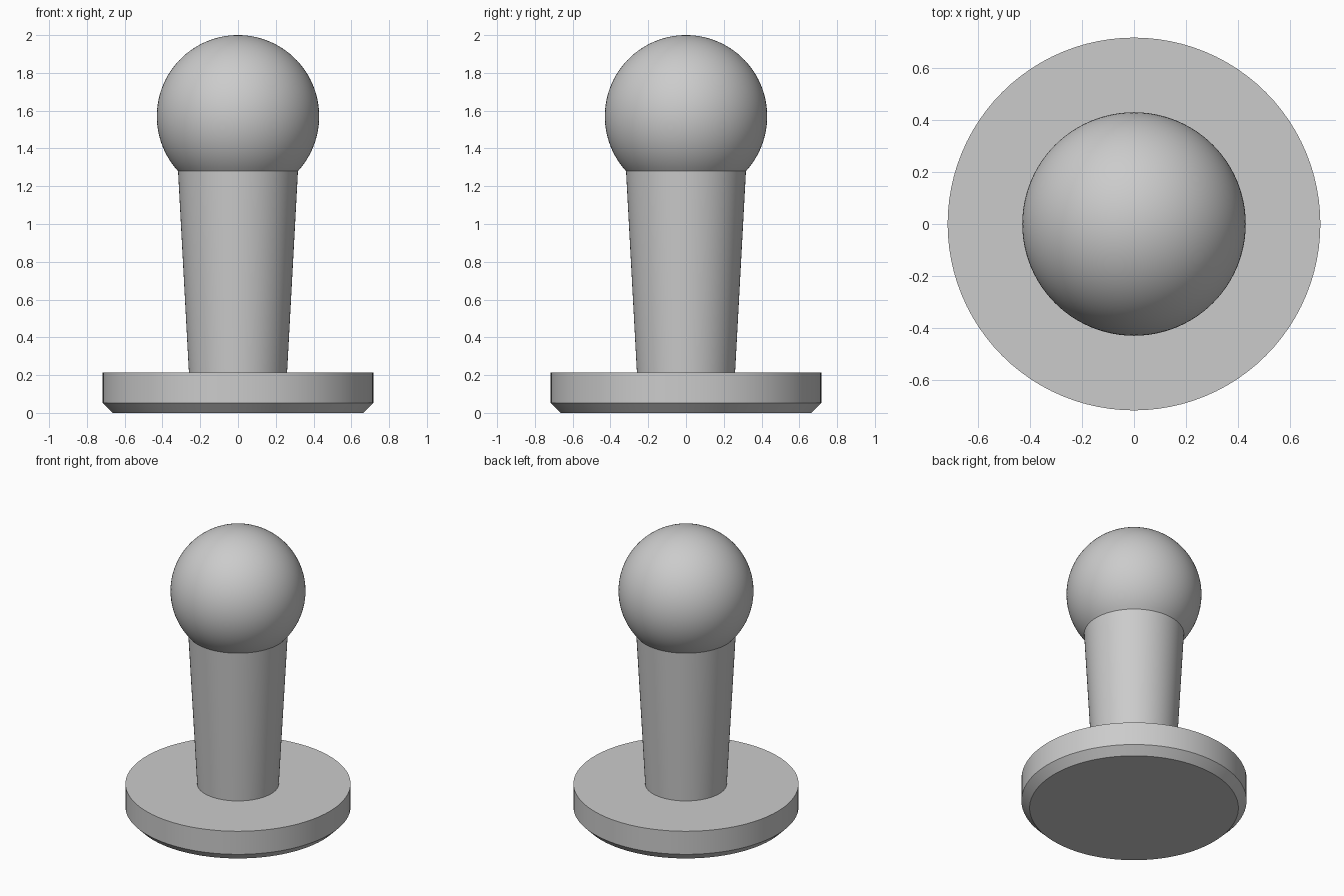
import bpy, math

if "Cube" in bpy.data.objects:
    bpy.data.objects.remove(bpy.data.objects["Cube"])

SEGMENTS = 96

grey = bpy.data.materials.new("light_grey")
grey.diffuse_color = (0.6, 0.6, 0.6, 1)
grey.use_nodes = True
grey.node_tree.nodes["Principled BSDF"].inputs["Base Color"].default_value = grey.diffuse_color


def lathe(name, profile):
    """Spin a (radius, z) profile, listed bottom to top, around the z axis."""
    verts, faces, rings = [], [], []
    for r, z in profile:
        count = SEGMENTS if r > 0 else 1
        start = len(verts)
        for i in range(count):
            a = 2 * math.pi * i / SEGMENTS
            verts.append((r * math.cos(a), r * math.sin(a), z))
        rings.append([start + i % count for i in range(SEGMENTS)])
    for low, high in zip(rings, rings[1:]):
        for i in range(SEGMENTS):
            j = (i + 1) % SEGMENTS
            corners = [low[i], low[j], high[j], high[i]]
            faces.append(list(dict.fromkeys(corners)))
    mesh = bpy.data.meshes.new(name)
    mesh.from_pydata(verts, [], faces)
    mesh.materials.append(grey)
    obj = bpy.data.objects.new(name, mesh)
    bpy.context.collection.objects.link(obj)
    bpy.ops.object.select_all(action='DESELECT')
    obj.select_set(True)
    bpy.context.view_layer.objects.active = obj
    bpy.ops.object.shade_smooth_by_angle(angle=math.radians(30))
    return obj


BASE_TOP, NECK_Z = 0.215, 1.28
STEM_BOTTOM_R = 0.26
BALL_R, BALL_Z = 0.43, 1.57
neck_r = math.sqrt(BALL_R ** 2 - (BALL_Z - NECK_Z) ** 2)

# Round base with a chamfered lower edge, open where the stem joins
lathe("base", [(0, 0), (0.665, 0), (0.717, 0.053), (0.717, BASE_TOP),
               (STEM_BOTTOM_R, BASE_TOP)])

# Stem widening towards the ball
lathe("stem", [(STEM_BOTTOM_R, BASE_TOP), (neck_r, NECK_Z)])

# Ball, cut off at the neck
start = math.asin((NECK_Z - BALL_Z) / BALL_R)
STEPS = 40
ball = []
for k in range(STEPS):
    t = start + (math.pi / 2 - start) * k / STEPS
    ball.append((BALL_R * math.cos(t), BALL_Z + BALL_R * math.sin(t)))
lathe("ball", ball + [(0, BALL_Z + BALL_R)])
